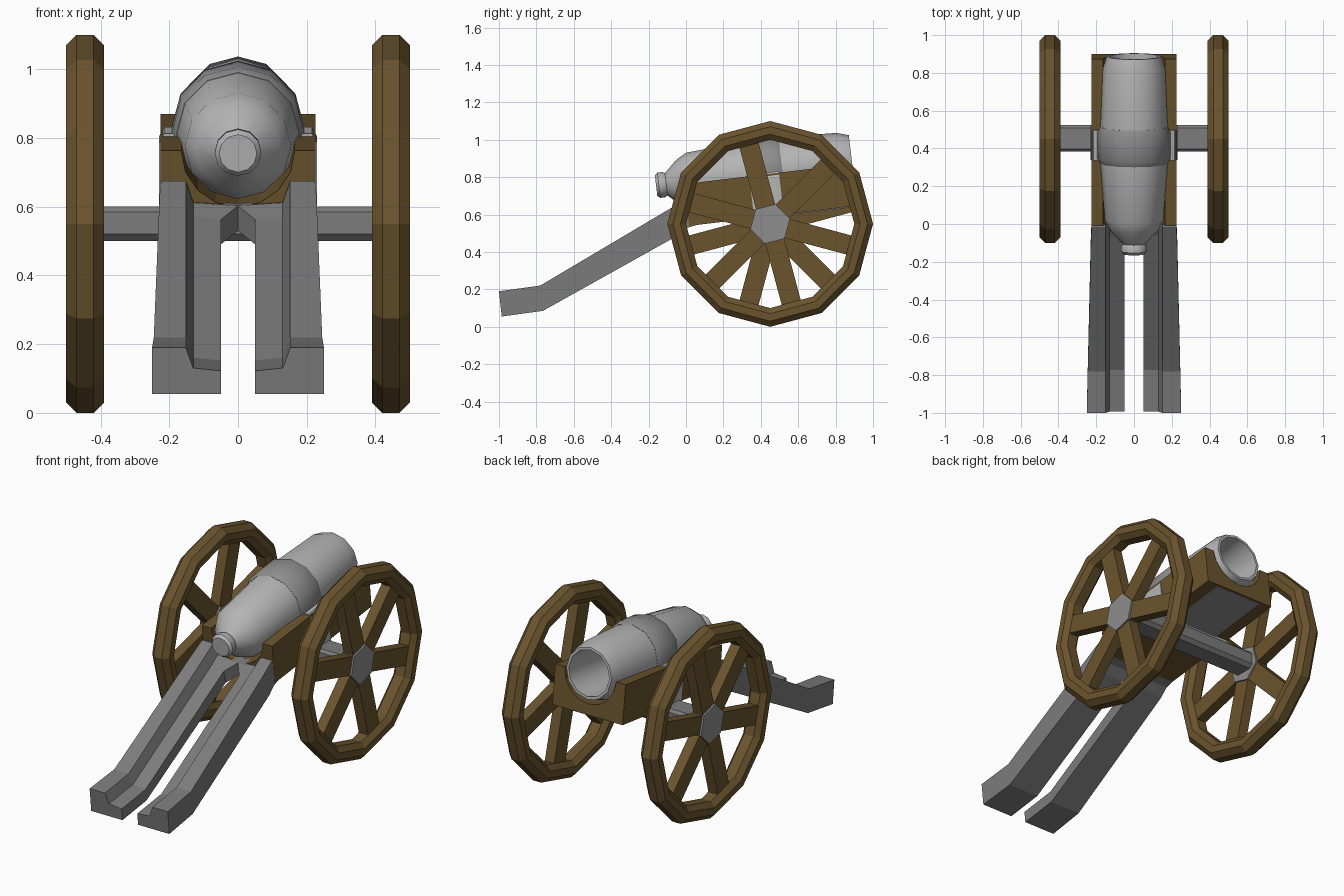
import bpy, bmesh
from math import sin, cos, pi, radians, atan
from mathutils import Vector, Matrix

if "Cube" in bpy.data.objects:
    bpy.data.objects.remove(bpy.data.objects["Cube"])


def material(name, color):
    mat = bpy.data.materials.new(name)
    mat.diffuse_color = (*color, 1)
    mat.use_nodes = True
    mat.node_tree.nodes["Principled BSDF"].inputs["Base Color"].default_value = mat.diffuse_color
    return mat


wood = material("wood", (0.145, 0.088, 0.027))
steel = material("barrel_metal", (0.46, 0.46, 0.46))
iron = material("dark_iron", (0.2, 0.2, 0.2))
band_metal = material("band_metal", (0.27, 0.27, 0.27))


def make(name, verts, faces, mat=None, smooth=None):
    me = bpy.data.meshes.new(name)
    me.from_pydata([tuple(v) for v in verts], [], faces)
    bm = bmesh.new()
    bm.from_mesh(me)
    bmesh.ops.remove_doubles(bm, verts=bm.verts, dist=1e-5)
    bmesh.ops.recalc_face_normals(bm, faces=bm.faces)
    bm.to_mesh(me)
    bm.free()
    ob = bpy.data.objects.new(name, me)
    bpy.context.collection.objects.link(ob)
    if mat:
        me.materials.append(mat)
    if smooth:
        bpy.ops.object.select_all(action='DESELECT')
        ob.select_set(True)
        bpy.context.view_layer.objects.active = ob
        bpy.ops.object.shade_smooth_by_angle(angle=radians(smooth))
    return ob


def loft(name, rings, mat=None, caps=True, closed=False, smooth=None):
    """Skin a row of equal-length rings."""
    n, m = len(rings[0]), len(rings)
    verts = [v for r in rings for v in r]
    faces = [(i * n + j, i * n + (j + 1) % n,
              (i + 1) % m * n + (j + 1) % n, (i + 1) % m * n + j)
             for i in range(m if closed else m - 1) for j in range(n)]
    if caps and not closed:
        faces += [tuple(range(n)), tuple(range((m - 1) * n, m * n))]
    return make(name, verts, faces, mat, smooth)


def box(name, size, matrix, mat=None):
    x, y, z = (s / 2 for s in size)
    ring = [(-x, -z), (x, -z), (x, z), (-x, z)]
    return loft(name, [[matrix @ Vector((a, s, b)) for a, b in ring] for s in (-y, y)], mat)


# Tilted frame shared by barrel and carriage: local y runs along the bore
tilt = Matrix.Translation((0, -0.16, 0.755)) @ Matrix.Rotation(atan(0.12), 4, 'X')


def turned(name, profile, mat, closed=False):
    """Twelve-sided turning around the bore axis from (radius, distance) pairs."""
    return loft(name, [[tilt @ Vector((r * sin(k * pi / 6), s, r * cos(k * pi / 6)))
                        for k in range(12)] for r, s in profile],
                mat, closed=closed, smooth=33)


# Barrel with breech knob and hollow bore, then the reinforcing band
turned("barrel", [(0.055, 0), (0.068, 0.015), (0.068, 0.04), (0.061, 0.055), (0.125, 0.125),
                  (0.155, 0.18), (0.178, 0.49), (0.178, 0.67), (0.165, 0.99),
                  (0.145, 1.055), (0.13, 1.055), (0.12, 0.7)], steel)
turned("barrel_band", [(0.17, 0.485), (0.179, 0.485), (0.193, 0.51), (0.193, 0.65),
                       (0.179, 0.68), (0.17, 0.68)], band_metal, closed=True)

# Wooden carriage body with a cradle groove
groove = [(0.165 * cos(pi * k / 8), -0.165 * sin(pi * k / 8) - 0.01) for k in range(9)]
section = [(-0.225, -0.01), (-0.225, -0.235), (0.225, -0.235), (0.225, -0.01)] + groove
loft("carriage_body", [[tilt @ Vector((x, s, z)) for x, z in section]
                       for s in (0.15, 1.04)], wood)

# Metal strap wrapped under the carriage, and plate ahead of it
strap = [(-0.18, -0.002), (-0.215, -0.002), (-0.23, -0.03), (-0.23, -0.25), (0.23, -0.25),
         (0.23, -0.03), (0.215, -0.002), (0.18, -0.002), (0.18, -0.2), (-0.18, -0.2)]
loft("carriage_strap", [[tilt @ Vector((x, s, z)) for x, z in strap]
                        for s in (0.5, 0.66)], steel)
box("carriage_plate", (0.3, 0.38, 0.02), tilt @ Matrix.Translation((0, 0.84, -0.23)), band_metal)

# Axle
axle_ring = [(-0.07, -0.03), (-0.05, -0.05), (0.05, -0.05), (0.07, -0.03),
             (0.07, 0.035), (0.055, 0.05), (-0.055, 0.05), (-0.07, 0.035)]
loft("axle", [[(x, 0.453 + a, 0.55 + b) for a, b in axle_ring] for x in (-0.43, 0.43)], iron)

# Trail legs: stepped section swept along a bent path
# Station: top y, top z, bottom y, bottom z, outer x, inner x
stations = [(-1.0, 0.19, -0.985, 0.055, 0.25, 0.05), (-0.78, 0.22, -0.765, 0.085, 0.245, 0.05),
            (-0.08, 0.635, -0.04, 0.49, 0.228, 0.05), (-0.015, 0.675, 0.01, 0.53, 0.224, 0.0),
            (0.05, 0.675, 0.06, 0.545, 0.224, 0.0)]
for side, label in ((-1, "left"), (1, "right")):
    rings = []
    for ty, tz, by, bz, xo, xi in stations:
        sec = [(xo, 0), (xo, 1), (0.152, 1), (0.13, 0.56), (xi, 0.5), (xi, 0)]
        rings.append([(side * x, by + (ty - by) * f, bz + (tz - bz) * f) for x, f in sec])
    loft("trail_leg_" + label, rings, iron)

# Wheels: chamfered twelve-sided rim, six spokes, six-sided hub
rim = [(0.55, -0.025), (0.55, 0.025), (0.52, 0.055), (0.48, 0.055),
       (0.45, 0.03), (0.45, -0.03), (0.48, -0.055), (0.52, -0.055)]
for side, label in ((-1, "left"), (1, "right")):
    place = Matrix.Translation((side * 0.445, 0.45, 0.55))
    if side < 0:
        place = place @ Matrix.Rotation(pi, 4, 'Z')
    loft("wheel_rim_" + label,
         [[place @ Vector((x, r * cos(k * pi / 6), r * sin(k * pi / 6))) for r, x in rim]
          for k in range(12)], wood, closed=True)
    for k in range(6):
        m = place @ Matrix.Rotation(radians(45 + 60 * k), 4, 'X') @ Matrix.Translation((0, 0.27, 0))
        box("wheel_spoke_%s_%d" % (label, k + 1), (0.06, 0.4, 0.105), m, wood)
    loft("wheel_hub_" + label,
         [[place @ Vector((x, 0.11 * cos(radians(15 + 60 * k)), 0.11 * sin(radians(15 + 60 * k))))
           for k in range(6)] for x in (-0.04, 0.04)], band_metal)
